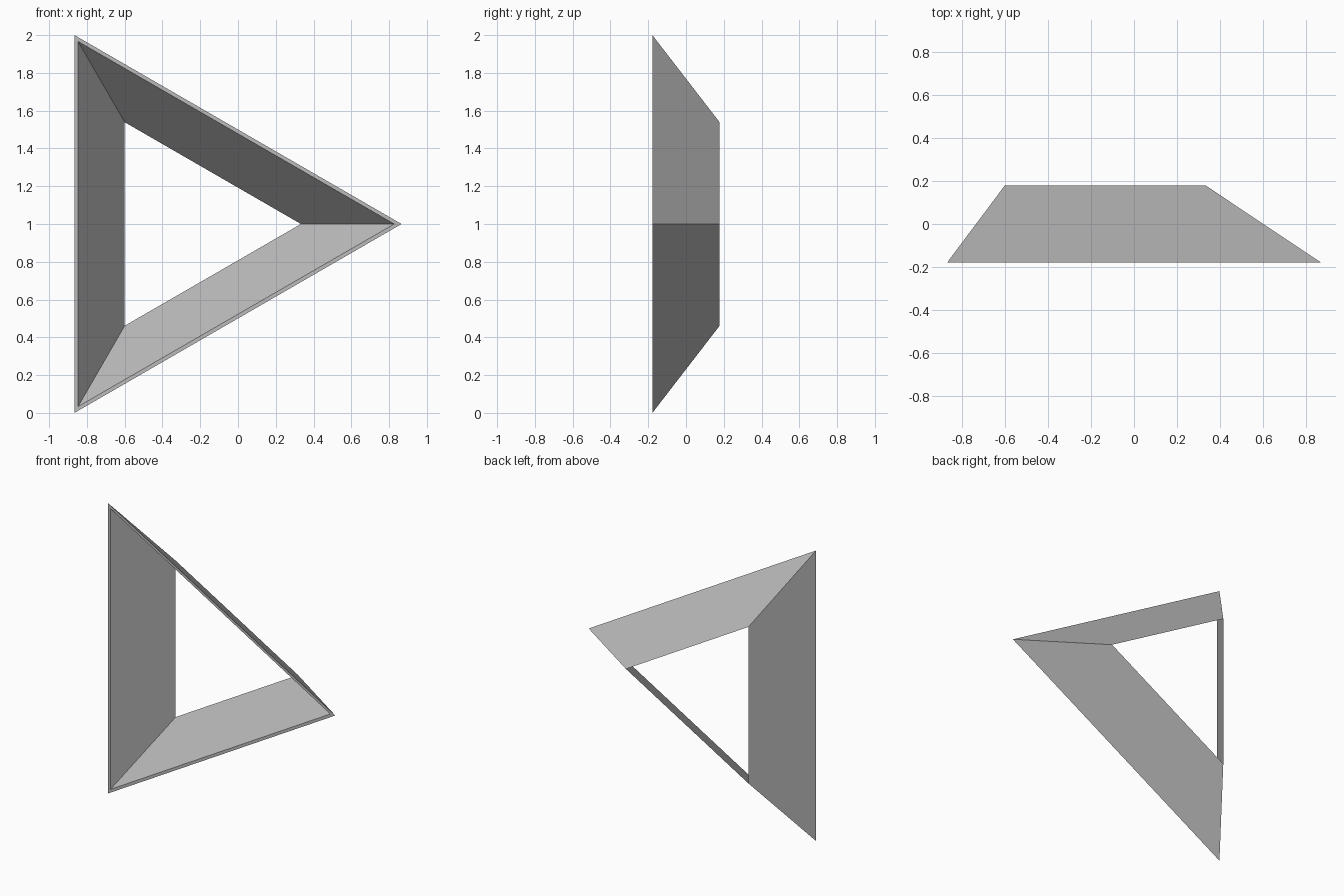
import bpy
import math

cube = bpy.data.objects.get("Cube")
if cube:
    bpy.data.objects.remove(cube, do_unlink=True)

# Plain grey surface
grey = bpy.data.materials.new("light_grey")
grey.use_nodes = True
colour = (0.5, 0.5, 0.5, 1)
grey.diffuse_color = colour
grey.node_tree.nodes["Principled BSDF"].inputs["Base Color"].default_value = colour

SIDES = 3
RADIUS = 2 / math.sqrt(3)
CENTRE_X = RADIUS / 2 - RADIUS * 0.75


def ring(radius, y):
    """Corners of an upright triangle pointing to +x."""
    angles = [math.tau * i / SIDES for i in range(SIDES)]
    return [(CENTRE_X + radius * math.cos(a), y, 1 + radius * math.sin(a))
            for a in angles]


# Wall section: outer front corner, sharp back edge, inner front corner
section = [(RADIUS, -0.178), (0.622, 0.178), (1.116, -0.178)]
verts = [v for radius, y in section for v in ring(radius, y)]

# Sweep the section around the triangle
faces = []
count = len(section)
for s in range(count):
    a, b = s * SIDES, (s + 1) % count * SIDES
    for i in range(SIDES):
        j = (i + 1) % SIDES
        faces.append((a + i, b + i, b + j, a + j))

mesh = bpy.data.meshes.new("triangular_frame")
mesh.from_pydata(verts, [], faces)
mesh.materials.append(grey)
mesh.update()
frame = bpy.data.objects.new("triangular_frame", mesh)
bpy.context.collection.objects.link(frame)
